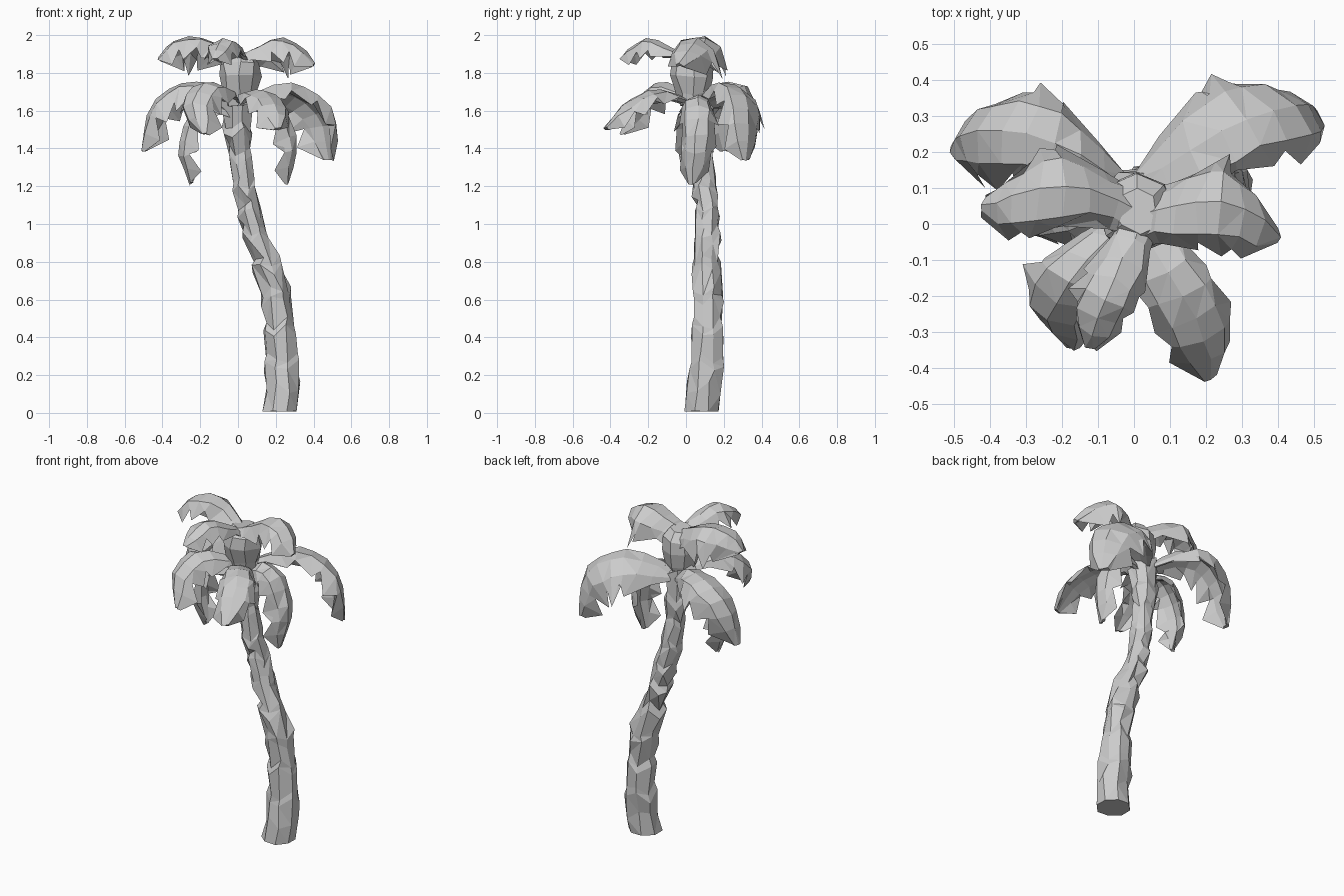
import bpy, bmesh, math, random
from mathutils import Vector

if "Cube" in bpy.data.objects:
    bpy.data.objects.remove(bpy.data.objects["Cube"])

random.seed(4)
grey = bpy.data.materials.new("plain grey")
grey.diffuse_color = (0.6, 0.6, 0.6, 1)
grey.use_nodes = True
grey.node_tree.nodes["Principled BSDF"].inputs["Base Color"].default_value = grey.diffuse_color


def jitter(a):
    return Vector([random.uniform(-a, a) for _ in range(3)])


def finish(bm, name):
    bmesh.ops.recalc_face_normals(bm, faces=bm.faces)
    mesh = bpy.data.meshes.new(name)
    bm.to_mesh(mesh)
    bm.free()
    mesh.materials.append(grey)
    bpy.context.collection.objects.link(bpy.data.objects.new(name, mesh))


def skin(bm, rings):
    """Closed surface through equal rings of vertices."""
    rings = [[bm.verts.new(p) for p in r] for r in rings]
    n = len(rings[0])
    for a, b in zip(rings, rings[1:]):
        for i in range(n):
            j = (i + 1) % n
            bm.faces.new((a[i], a[j], b[j], b[i]))
    bm.faces.new(rings[0])
    bm.faces.new(rings[-1])


def sample(pts, t):
    """Catmull-Rom position along the control points, t in 0..1."""
    p = [2 * pts[0] - pts[1]] + pts + [2 * pts[-1] - pts[-2]]
    s = min(t, 0.9999) * (len(pts) - 1)
    k = int(s)
    u = s - k
    a, b, c, d = p[k:k + 4]
    return 0.5 * (2 * b + (c - a) * u + (2 * a - 5 * b + 4 * c - d) * u * u
                  + (3 * b - a - 3 * c + d) * u ** 3)


# Leaning trunk: faceted bark sections, some ending in a ragged lip (x, y, z, radius, lip)
trunk = [(.22, .082, .008, .097, 0), (.235, .093, .13, .096, 0), (.232, .112, .27, .088, .1),
         (.225, .115, .45, .081, .12), (.2, .115, .62, .082, .05), (.155, .108, .79, .07, .16),
         (.09, .113, .95, .068, .1), (.055, .112, 1.08, .062, .05), (.03, .1, 1.2, .062, .1),
         (.01, .09, 1.36, .057, .08), (-.005, .08, 1.5, .072, .1), (-.005, .06, 1.68, .09, 0)]
rings = []
for k, (x, y, z, r, lip) in enumerate(trunk):
    for dz, f in (((-.02, 1 + lip), (.02, 1 - lip / 2)) if lip else ((0, 1),)):
        ring = []
        for i in range(8):
            a = math.tau * (i + .5) / 8
            rag = 0 if k == 0 else .035 * math.sin(i * 2.4 + k * 1.9)
            ring.append(Vector((x + r * f * math.cos(a), y + r * f * math.sin(a), z + dz + rag))
                        + jitter(.008 if k else .002))
        rings.append(ring)
bm = bmesh.new()
skin(bm, rings)
bmesh.ops.triangulate(bm, faces=[f for f in bm.faces if len(f.verts) == 4 and random.random() < .6])
finish(bm, "trunk")

# Crown heart: a cup widening up to where the upper fronds part
bm = bmesh.new()
skin(bm, [[Vector((.01 + r * math.cos(math.tau * i / 8), .035 + r * math.sin(math.tau * i / 8), z)) + jitter(.01)
           for i in range(8)] for z, r in ((1.63, .07), (1.69, .09), (1.78, .112), (1.85, .11), (1.9, .06))])
finish(bm, "crown_heart")


def frond(name, pts, width, teeth=3, fold=.75, root=.35, roll=0):
    """Arched leaf: ridged top, drooping toothed edges, hollow underside; roll lowers its left side."""
    pts = [Vector(p) for p in pts]
    way = pts[-1] - pts[0]
    way.z = 0
    way.normalize()
    side = Vector((-way.y, way.x, 0))
    n = teeth * 2 + 1
    rings = []
    for k in range(n + 1):
        t = k / n
        c = sample(pts, t)
        tan = (sample(pts, min(1, t + .05)) - sample(pts, max(0, t - .05))).normalized()
        up = tan.cross(side).normalized()
        # narrow stalk, broad outer half, blunt tip
        w = width * .5 * max(root, math.sin(math.pi * (.06 + .84 * t ** .95)) ** .6)
        if k == n:
            w = width * .12
        tooth = k % 2 == 0 and 0 < k < n
        ring = []
        for s, drop in ((-1, fold), (-.6, fold * .3), (0, 0), (.6, fold * .3), (1, fold)):
            edge = abs(s) == 1
            reach = 1 if (tooth or not edge) else .82
            p = c + side * s * w * reach - up * w * (drop + roll * s) * reach
            if edge and tooth:
                p += tan * .035 - up * w * .35
            ring.append(p + jitter(.008))
        # underside
        for s in (.5, 0, -.5):
            ring.append(c + side * s * w - up * (w * (fold * .5 * abs(s) + .22 + roll * s) + .014))
        rings.append(ring)
    bm = bmesh.new()
    skin(bm, rings)
    bmesh.ops.triangulate(bm, faces=[f for f in bm.faces if len(f.verts) == 4 and random.random() < .5])
    finish(bm, name)


# Upper tier, meeting above the heart
frond("upper_frond_left", [(.02, .03, 1.88), (-.1, .09, 1.95), (-.23, .1, 1.995),
                           (-.35, .07, 1.965), (-.43, .05, 1.88)], .26, fold=.9, root=.7, roll=-.3)
frond("upper_frond_right", [(0, .02, 1.88), (.1, .05, 1.94), (.21, .06, 1.985),
                            (.32, .03, 1.955), (.41, -.03, 1.85)], .28, fold=.85, root=.75, roll=.3)
frond("upper_frond_front", [(.02, .02, 1.88), (-.02, -.08, 1.94), (-.07, -.18, 1.985),
                            (-.11, -.28, 1.95), (-.12, -.35, 1.88)], .19, root=.7)
# Lower tier
frond("lower_frond_back_right", [(0, .09, 1.65), (.18, .22, 1.73), (.35, .31, 1.7),
                                 (.48, .33, 1.55), (.5, .32, 1.34)], .31, 4, fold=.6, roll=.4)
frond("lower_frond_back_left", [(-.02, .1, 1.65), (-.17, .2, 1.75), (-.33, .26, 1.74),
                                (-.47, .25, 1.6), (-.51, .22, 1.39)], .29, 4)
frond("lower_frond_front_left", [(0, .03, 1.66), (-.11, -.08, 1.75), (-.2, -.19, 1.73),
                                 (-.24, -.28, 1.62), (-.18, -.35, 1.48)], .24)
frond("lower_frond_front_right", [(.02, .03, 1.65), (.08, -.11, 1.71), (.15, -.23, 1.69),
                                  (.2, -.34, 1.62), (.21, -.43, 1.51)], .24, fold=.4)
# Hanging fronds beneath the crown
frond("hanging_frond_right", [(0, .07, 1.6), (.14, .06, 1.68), (.26, .06, 1.6),
                              (.31, .05, 1.4), (.27, .03, 1.21)], .21, 4)
frond("hanging_frond_left", [(0, .07, 1.58), (-.15, .05, 1.65), (-.27, .03, 1.56),
                             (-.32, .03, 1.38), (-.26, .04, 1.21)], .21, 4)
